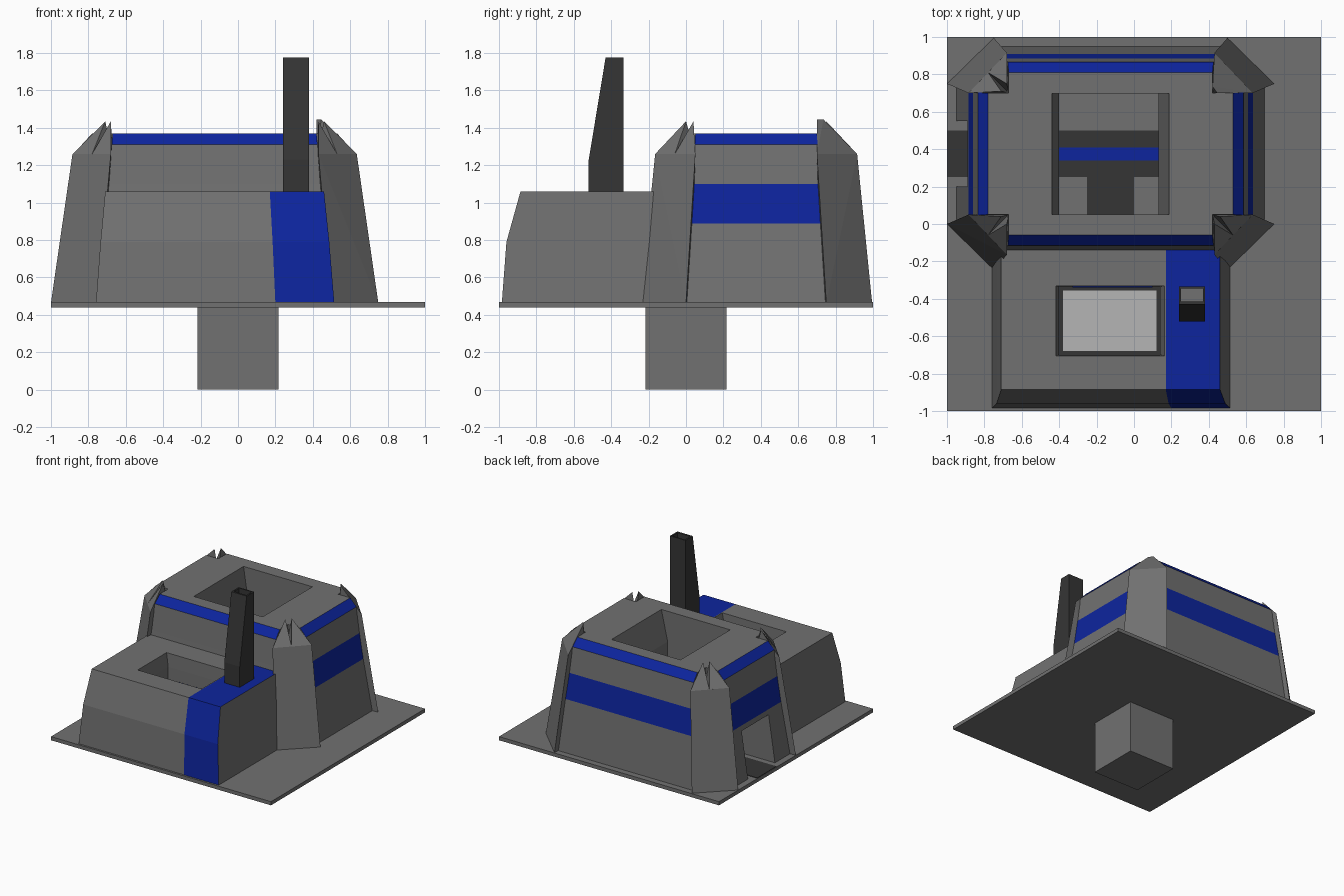
import bpy, bmesh
from mathutils import Vector

if "Cube" in bpy.data.objects:
    bpy.data.objects.remove(bpy.data.objects["Cube"])

CX, CY = -0.125, 0.375          # centre of the main building


def mat(name, rgb):
    m = bpy.data.materials.new(name)
    m.diffuse_color = (*rgb, 1)
    m.use_nodes = True
    m.node_tree.nodes["Principled BSDF"].inputs["Base Color"].default_value = m.diffuse_color
    return m


GRAY = mat("wall gray", (0.165, 0.165, 0.165))
DARK = mat("dark gray", (0.036, 0.036, 0.036))
BLUE = mat("team blue", (0.004, 0.018, 0.34))
LIGHT = mat("light gray", (0.46, 0.46, 0.46))


def finish(name, bm, mats):
    bmesh.ops.recalc_face_normals(bm, faces=bm.faces[:])
    me = bpy.data.meshes.new(name)
    bm.to_mesh(me)
    bm.free()
    for m in mats:
        me.materials.append(m)
    ob = bpy.data.objects.new(name, me)
    bpy.context.collection.objects.link(ob)
    return ob


def loft(name, rings, mats, rule=None):
    """Skin closed rings of points; rule(level, edge) gives the material slot."""
    bm = bmesh.new()
    rows = [[bm.verts.new(p) for p in r] for r in rings]
    n = len(rings[0])
    bm.faces.new(rows[0][::-1])
    top = bm.faces.new(rows[-1])
    top.material_index = rule(len(rows) - 1, -1) if rule else 0
    for i in range(len(rows) - 1):
        for k in range(n):
            j = (k + 1) % n
            f = bm.faces.new((rows[i][k], rows[i][j], rows[i + 1][j], rows[i + 1][k]))
            f.material_index = rule(i, k) if rule else 0
    return finish(name, bm, mats)


def rect(x0, x1, y0, y1, z):
    return [(x0, y0, z), (x1, y0, z), (x1, y1, z), (x0, y1, z)]


def box(name, x0, x1, y0, y1, z0, z1, m):
    return loft(name, [rect(x0, x1, y0, y1, z0), rect(x0, x1, y0, y1, z1)], [m])


def cut(ob, cutter):
    mod = ob.modifiers.new("cut", 'BOOLEAN')
    mod.operation, mod.solver, mod.object = 'DIFFERENCE', 'EXACT', cutter
    bpy.context.view_layer.objects.active = ob
    bpy.ops.object.modifier_apply(modifier=mod.name)
    bpy.data.objects.remove(cutter)


# Base plate and post
box("base_plate", -1, 1, -1, 1, 0.44, 0.47, GRAY)
box("post", -0.217, 0.217, -0.217, 0.217, 0, 0.445, GRAY)


# Main building: cross-shaped plan, tapering upwards
def cross(hx, hy, ex, ey, z):
    pts = [(hx, ey), (ex, ey), (ex, hy), (-ex, hy), (-ex, ey), (-hx, ey),
           (-hx, -ey), (-ex, -ey), (-ex, -hy), (ex, -hy), (ex, -ey), (hx, -ey)]
    return [(CX + x, CY + y, z) for x, y in pts]


def bands(level, edge):
    wall = edge % 3 == 2 and edge >= 0
    return int(wall and (level == 3 or (level == 1 and edge != 8)))


main = loft("main_building", [
    cross(0.825, 0.575, 0.625, 0.375, 0.46),
    cross(0.76, 0.535, 0.59, 0.352, 0.89),
    cross(0.735, 0.51, 0.57, 0.34, 1.10),
    cross(0.71, 0.49, 0.55, 0.328, 1.31),
    cross(0.655, 0.435, 0.545, 0.325, 1.37)], [GRAY, BLUE], bands)

# Roof opening, side door and inner passage
cut(main, loft("roof_cutter", [rect(-0.40, 0.13, 0.052, 0.698, 0.40),
                               rect(-0.40, 0.13, 0.052, 0.698, 1.12),
                               rect(-0.44, 0.19, 0.052, 0.698, 1.38)], [GRAY]))
cut(main, box("door_cutter", -1.1, -0.3, 0.2, 0.55, 0.41, 0.85, GRAY))
cut(main, box("passage_cutter", -0.25, 0, -0.5, 0.1, 0.42, 0.78, GRAY))

# Floor markings
box("side_path", -0.998, 0.13, 0.25, 0.50, 0.468, 0.474, DARK)
box("front_path", -0.25, 0, -0.33, 0.25, 0.468, 0.474, DARK)
box("path_stripe", -0.40, 0.13, 0.34, 0.41, 0.472, 0.478, BLUE)


# Corner buttresses with pointed caps
def hull(name, pts, sx, sy):
    bm = bmesh.new()
    for x, y, z in pts:
        bm.verts.new((CX + sx * x, CY + sy * y, z))
    r = bmesh.ops.convex_hull(bm, input=bm.verts[:])
    junk = list({v for v in r["geom_interior"] + r["geom_unused"]
                 if isinstance(v, bmesh.types.BMVert)})
    if junk:
        bmesh.ops.delete(bm, geom=junk, context='VERTS')
    return finish(name, bm, [GRAY])


for sx in (-1, 1):
    for sy in (-1, 1):
        tag = ("left" if sx < 0 else "right") + ("_front" if sy < 0 else "_back")
        a, b, c = (0.76, 0.325, 1.26), (0.555, 0.54, 1.26), (0.545, 0.325, 1.26)
        hull("buttress_" + tag, [(0.875, 0.375, 0.465), (0.625, 0.62, 0.465),
                                 (0.60, 0.35, 0.465), a, b, c], sx, sy)
        if sx > 0 and sy > 0:
            hull("cap_" + tag, [a, b, c, (0.57, 0.325, 1.445), (0.545, 0.36, 1.445)], sx, sy)
        else:
            mid = (0.655, 0.435, 1.26)
            hull("cap_side_" + tag, [a, mid, c, (0.585, 0.335, 1.435)], sx, sy)
            hull("cap_end_" + tag, [b, mid, c, (0.555, 0.375, 1.435)], sx, sy)

# Front annex: gray half with a pit, and a blue striped half
left_x, split_x, right_x = (-0.76, -0.735, -0.71), (0.20, 0.185, 0.17), (0.515, 0.488, 0.46)
front_y, levels = (-0.985, -0.96, -0.885), (0.46, 0.79, 1.06)
annex = loft("front_annex", [rect(left_x[i], split_x[i], front_y[i], -0.04, levels[i])
                             for i in range(3)], [GRAY])
loft("blue_annex", [rect(split_x[i], right_x[i], front_y[i], -0.04, levels[i])
                    for i in range(3)], [GRAY, BLUE],
     lambda level, edge: int(edge in (0, -1)))
cut(annex, loft("pit_cutter", [rect(-0.40, 0.14, -0.70, -0.335, 0.40),
                               rect(-0.40, 0.14, -0.70, -0.335, 0.95),
                               rect(-0.42, 0.165, -0.705, -0.33, 1.07)], [GRAY]))
cut(annex, box("annex_passage_cutter", -0.25, 0, -0.4, 0.1, 0.41, 0.78, GRAY))
box("pit_floor", -0.40, 0.14, -0.70, -0.335, 0.468, 0.476, DARK)
box("pit_panel", -0.38, 0.12, -0.68, -0.355, 0.475, 0.482, LIGHT)
box("pit_stripe", -0.33, 0.10, -0.340, -0.334, 0.80, 0.85, BLUE)

# Chimney with a slanted front and hollow top
profile = [(-0.52, 1.05), (-0.335, 1.05), (-0.335, 1.775), (-0.43, 1.775), (-0.52, 1.23)]
chimney = loft("chimney", [[(x, y, z) for y, z in profile] for x in (0.24, 0.38)], [DARK])
cut(chimney, box("flue_cutter", 0.252, 0.368, -0.415, -0.345, 1.10, 1.80, DARK))
box("flue_floor", 0.252, 0.368, -0.415, -0.345, 1.098, 1.106, GRAY)
